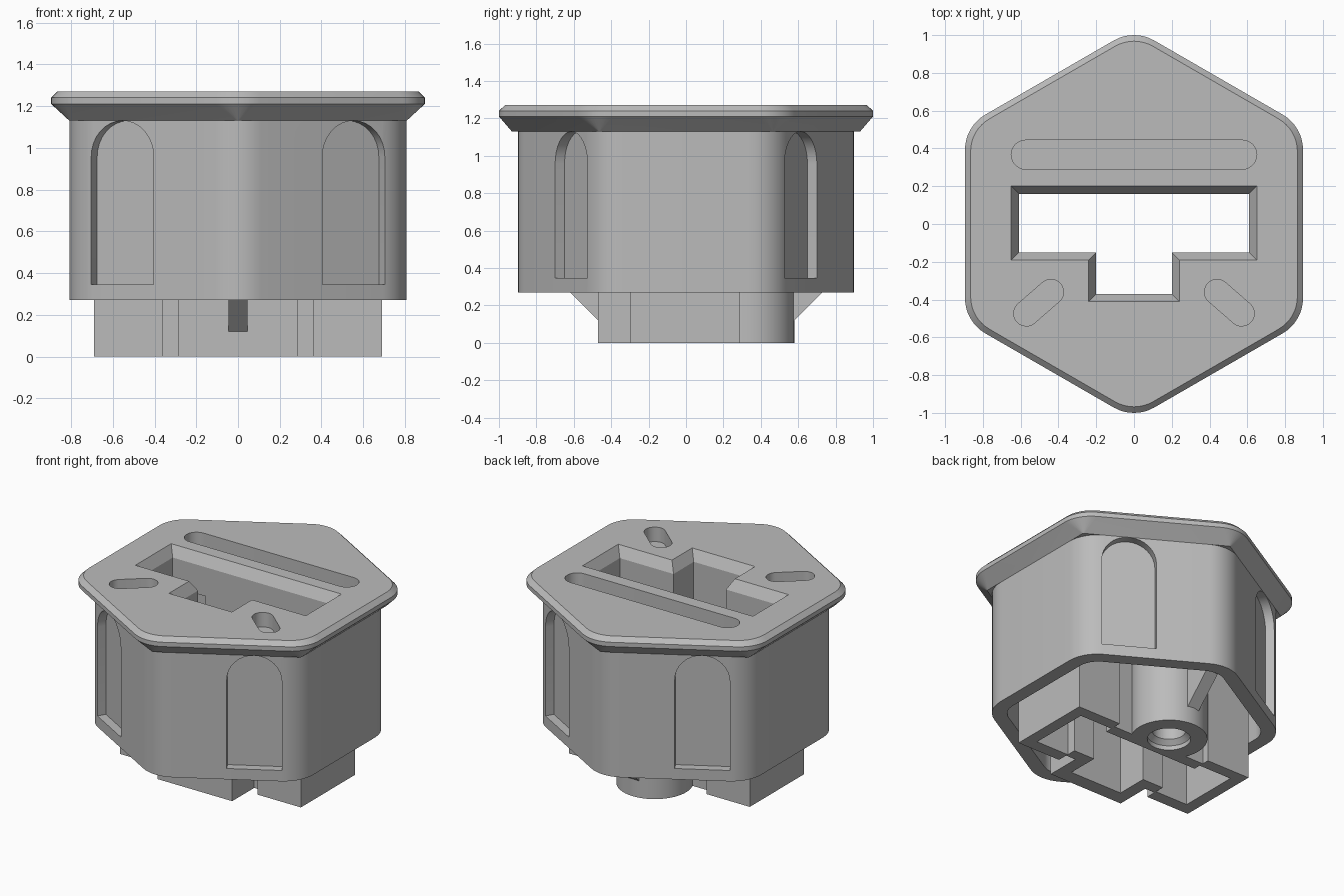
import bpy, bmesh, math
from math import radians, sin, cos

if "Cube" in bpy.data.objects:
    bpy.data.objects.remove(bpy.data.objects["Cube"])

GREY = (0.5, 0.5, 0.5, 1)
grey = bpy.data.materials.new("matte_grey")
grey.use_nodes = True
grey.diffuse_color = GREY
grey.node_tree.nodes["Principled BSDF"].inputs["Base Color"].default_value = GREY


def loft(name, rings):
    """Skin a stack of equal-length 3D rings and cap both ends."""
    bm = bmesh.new()
    loops = [[bm.verts.new(p) for p in ring] for ring in rings]
    n = len(loops[0])
    for a, b in zip(loops, loops[1:]):
        for i in range(n):
            j = (i + 1) % n
            bm.faces.new((a[i], a[j], b[j], b[i]))
    bm.faces.new(loops[0][::-1])
    bm.faces.new(loops[-1])
    bmesh.ops.recalc_face_normals(bm, faces=bm.faces)
    mesh = bpy.data.meshes.new(name)
    bm.to_mesh(mesh)
    bm.free()
    mesh.materials.append(grey)
    ob = bpy.data.objects.new(name, mesh)
    bpy.context.scene.collection.objects.link(ob)
    return ob


def at_z(outline, z):
    return [(x, y, z) for x, y in outline]


def prism(name, outline, z0, z1):
    return loft(name, [at_z(outline, z0), at_z(outline, z1)])


def mirrored(half):
    """Complete an outline given on the +x side."""
    return half + [(-x, y) for x, y in reversed(half)]


def rounded_hex(apothem, radius, z, steps=8):
    ring = []
    d = (apothem - radius) / cos(radians(30))
    for k in range(6):
        mid = radians(30 + 60 * k)
        for s in range(steps + 1):
            t = mid + radians(60 * s / steps - 30)
            ring.append((d * cos(mid) + radius * cos(t),
                         d * sin(mid) + radius * sin(t), z))
    return ring


def circle(radius, cy, z, n=48):
    return [(radius * cos(math.tau * i / n), cy + radius * sin(math.tau * i / n), z)
            for i in range(n)]


def capsule(p, q, r, n=12):
    a = math.atan2(q[1] - p[1], q[0] - p[0])
    out = []
    for c, start in ((q, a - math.pi / 2), (p, a + math.pi / 2)):
        out += [(c[0] + r * cos(start + math.pi * i / n),
                 c[1] + r * sin(start + math.pi * i / n)) for i in range(n + 1)]
    return out


def cut(ob, cutters):
    for c in cutters:
        c.hide_render = True
        mod = ob.modifiers.new("cut", 'BOOLEAN')
        mod.operation, mod.solver, mod.object = 'DIFFERENCE', 'EXACT', c
        bpy.context.view_layer.objects.active = ob
        bpy.ops.object.modifier_apply(modifier=mod.name)


def opening(o):
    """T-shaped opening, widened by o."""
    return mirrored([(0.61 + o, 0.16 + o), (0.61 + o, -0.15 - o),
                     (0.2 + o, -0.15 - o), (0.2 + o, -0.37 - o)])


def arch_pocket(sx, sy):
    """Arched recess cutter on one slanted side of the housing."""
    half, z_bot, z_arch = 0.173, 0.345, 0.957
    shape = [(-half, z_bot), (half, z_bot)]
    shape += [(half * cos(math.pi * i / 16), z_arch + half * sin(math.pi * i / 16))
              for i in range(17)]
    rings = []
    for d in (0.75, 0.9):
        rings.append([(sx * (d * 0.5 + (u + 0.173) * 0.866),
                       sy * (d * 0.866 - (u + 0.173) * 0.5), z) for u, z in shape])
    return loft("pocket_cutter", rings)


# Cutters shared by several parts
TOP = 1.27
t_hole = prism("opening_cutter", opening(0), -0.1, 1.4)
funnel = loft("funnel_cutter", [at_z(opening(0), TOP - 0.07),
                                at_z(opening(0.04), TOP), at_z(opening(0.04), 1.4)])
screw_hole = loft("screw_hole_cutter", [circle(0.136, 0.34, -0.05), circle(0.136, 0.34, 0.03),
                                        circle(0.105, 0.34, 0.06), circle(0.105, 0.34, 0.9)])
pockets = [arch_pocket(sx, sy) for sx in (-1, 1) for sy in (-1, 1)]
slots = [prism("slot_cutter", capsule((-0.573, 0.367), (0.573, 0.367), 0.077), 1.17, 1.4)]
for s in (-1, 1):
    slots.append(prism("slot_cutter", capsule((s * 0.44, -0.36), (s * 0.57, -0.473), 0.067),
                       1.17, 1.4))
side_bays = [prism("bay_cutter", [(s * 0.36, -0.215), (s * 0.61, -0.215),
                                  (s * 0.61, 0.21), (s * 0.36, 0.21)], -0.1, 1.0)
             for s in (-1, 1)]

# Hexagonal housing, hollow from below
housing = loft("housing", [rounded_hex(0.808, 0.228, 1.15), rounded_hex(0.808, 0.228, 0.27),
                           rounded_hex(0.715, 0.15, 0.27), rounded_hex(0.715, 0.15, 1.1)])
cut(housing, pockets + [t_hole])

# Overhanging cover plate
cover = loft("cover_plate", [rounded_hex(0.808, 0.01, 1.13), rounded_hex(0.895, 0.216, 1.21),
                             rounded_hex(0.895, 0.216, 1.24), rounded_hex(0.865, 0.2, TOP)])
cut(cover, [t_hole, funnel] + slots)

# Socket box with a front tab
socket = prism("socket", mirrored([(0.36, 0.24), (0.36, 0.29), (0.69, 0.29), (0.69, -0.30),
                                   (0.36, -0.30), (0.36, -0.23), (0.285, -0.23),
                                   (0.285, -0.47)]), 0, 1.12)
cut(socket, [t_hole, screw_hole] + side_bays)

# Round screw boss behind the socket
boss = loft("screw_boss", [circle(0.24, 0.34, 0), circle(0.24, 0.34, 1.12)])
cut(boss, [t_hole, screw_hole])

# Gusset ribs joining the socket and boss to the housing
parts = [housing, cover, socket, boss]
for name, s, y in (("front_rib", -1, 0.46), ("back_rib", 1, 0.57)):
    side = [(y, 0.11), (0.76, 0.87 - y - 0.0 - 0.06 + 0.06 - 0.0), (0.76, 1.12), (y, 1.12)]
    side[1] = (0.76, 0.11 + 0.76 - y)
    parts.append(loft(name, [[(x, s * v, z) for v, z in side] for x in (-0.045, 0.045)]))

for c in [t_hole, funnel, screw_hole] + pockets + slots + side_bays:
    bpy.data.objects.remove(c)

# Smooth rounded corners, keep edges crisp
bpy.ops.object.select_all(action='DESELECT')
for ob in parts:
    ob.select_set(True)
bpy.context.view_layer.objects.active = housing
bpy.ops.object.shade_smooth_by_angle(angle=radians(25))
